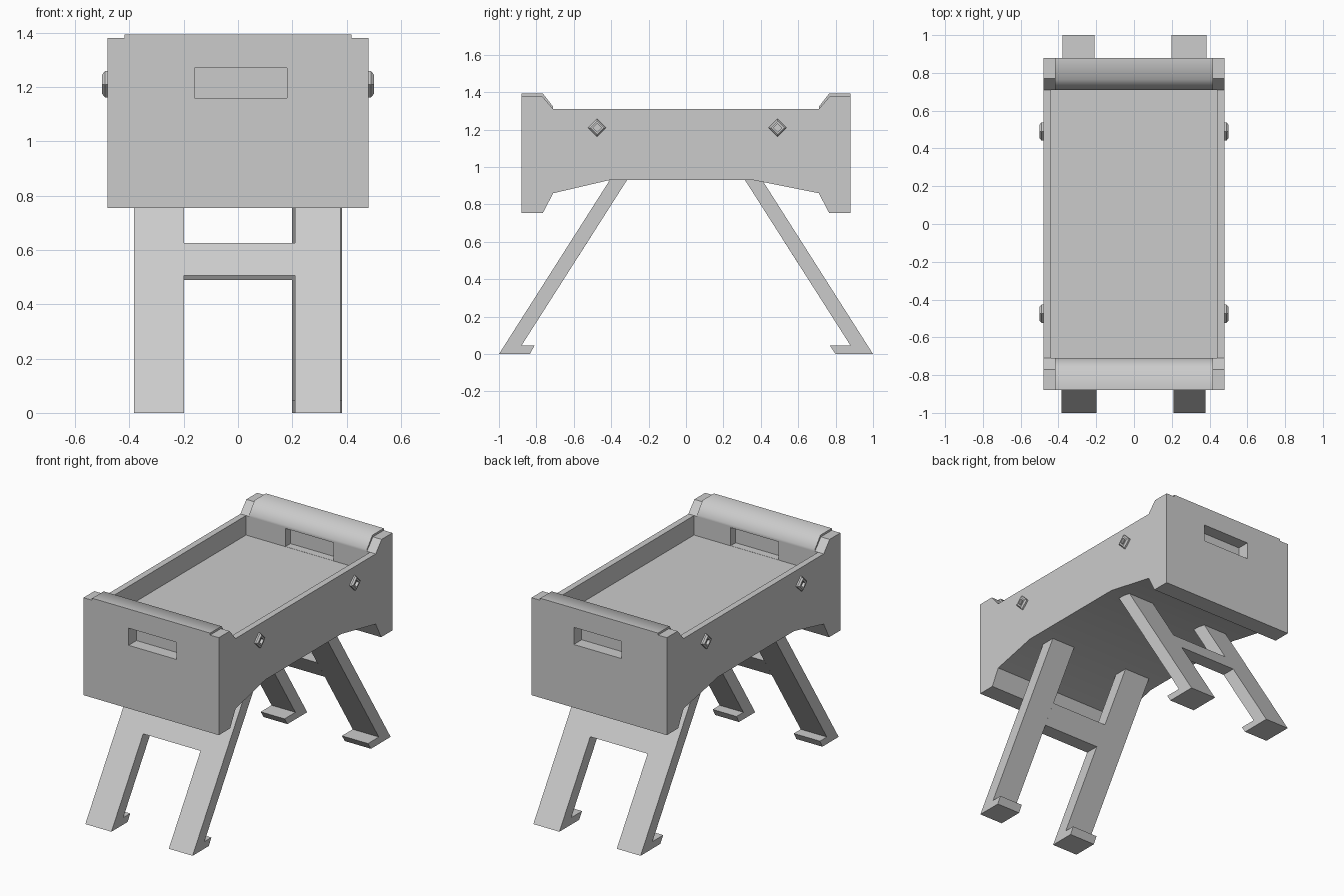
import bpy, bmesh
from math import radians, cos, sin, pi

if "Cube" in bpy.data.objects:
    bpy.data.objects.remove(bpy.data.objects["Cube"])


def finish(name, bm, angle=None):
    bmesh.ops.recalc_face_normals(bm, faces=bm.faces)
    me = bpy.data.meshes.new(name)
    bm.to_mesh(me)
    bm.free()
    ob = bpy.data.objects.new(name, me)
    bpy.context.collection.objects.link(ob)
    if angle:
        smooth(ob, angle)
    return ob


def smooth(ob, angle):
    bpy.ops.object.select_all(action='DESELECT')
    ob.select_set(True)
    bpy.context.view_layer.objects.active = ob
    bpy.ops.object.shade_smooth_by_angle(angle=radians(angle))


def extrude_x(bm, profile, x0, x1):
    """Extrude a (y, z) outline from x0 to x1."""
    f = bm.faces.new([bm.verts.new((x0, y, z)) for y, z in profile])
    new = bmesh.ops.extrude_face_region(bm, geom=[f])['geom']
    bmesh.ops.translate(bm, vec=(x1 - x0, 0, 0),
                        verts=[v for v in new if isinstance(v, bmesh.types.BMVert)])


def cut_box(ob, x0, x1, y0, y1, z0, z1):
    bm = bmesh.new()
    extrude_x(bm, [(y0, z0), (y1, z0), (y1, z1), (y0, z1)], x0, x1)
    cutter = finish("cutter", bm)
    cutter.hide_render = True
    mod = ob.modifiers.new("cut", 'BOOLEAN')
    mod.operation = 'DIFFERENCE'
    mod.solver = 'EXACT'
    mod.object = cutter
    bpy.context.view_layer.objects.active = ob
    bpy.ops.object.modifier_apply(modifier=mod.name)
    bpy.data.objects.remove(cutter)


# Table body: one side outline extruded across the width
outline = [(-.88, .755), (-.765, .755), (-.71, .86), (-.41, .93),
           (.36, .93), (.71, .86), (.765, .755), (.88, .755),
           (.88, 1.38), (.77, 1.38), (.71, 1.31),
           (-.71, 1.31), (-.77, 1.38), (-.88, 1.38)]
bm = bmesh.new()
extrude_x(bm, outline, -.48, .48)
body = finish("table_body", bm)

# Playing field recess, inner goals and outer ball-return slots
FIELD_Z = 1.185
cut_box(body, -.44, .44, -.71, .71, FIELD_Z, 1.5)
for s in (-1, 1):
    cut_box(body, -.16, .18, *sorted((s * .68, s * .76)), FIELD_Z + .001, 1.302)
    cut_box(body, -.16, .18, *sorted((s * .80, s * .95)), 1.16, 1.27)
smooth(body, 30)

# Rounded end caps on top of the end walls
for s, name in ((-1, "front_cap"), (1, "back_cap")):
    cap = [(.71, 1.308), (.71, 1.322), (.765, 1.393), (.88, 1.393),
           (.88, 1.375), (.775, 1.375)]
    bm = bmesh.new()
    extrude_x(bm, [(s * y, z) for y, z in cap], -.418, .418)
    finish(name, bm, 55)

# Slanted legs with inward feet, joined by a crossbar


def slant(y0, z):
    return y0 - .637 * z


for s, name, bar_z in ((-1, "front_legs", .505), (1, "back_legs", .49)):
    foot, toe = (.835, .81) if s < 0 else (.80, .77)
    leg = [(1.0, 0), (foot, 0), (toe, .045), (.88, .045),
           (slant(.908, .95), .95), (slant(1.0, .95), .95)]
    bar = [(slant(1.0, bar_z), bar_z), (slant(.908, bar_z), bar_z),
           (slant(.908, bar_z + .12), bar_z + .12), (slant(1.0, bar_z + .12), bar_z + .12)]
    bm = bmesh.new()
    for prof, x0, x1 in ((leg, -.383, -.198), (leg, .209, .378), (bar, -.2, .211)):
        a, b = (x0, x1) if s < 0 else (-x1, -x0)
        extrude_x(bm, [(s * y, z) for y, z in prof], a, b)
    finish(name, bm)

# Diamond bushings with a hollow centre on both side walls
rings = [(.048, .47), (.048, .49), (.036, .50), (.022, .50), (.022, .482)]
for side, label in ((-1, "left"), (1, "right")):
    for y, end in ((-.475, "front"), (.49, "back")):
        bm = bmesh.new()
        loops = [[bm.verts.new((side * x, y + r * cos(i * pi / 2), 1.21 + r * sin(i * pi / 2)))
                  for i in range(4)] for r, x in rings]
        for a, b in zip(loops, loops[1:]):
            for i in range(4):
                j = (i + 1) % 4
                bm.faces.new((a[i], a[j], b[j], b[i]))
        bm.faces.new(loops[0])
        bm.faces.new(loops[-1])
        finish(f"{label}_{end}_bushing", bm)
